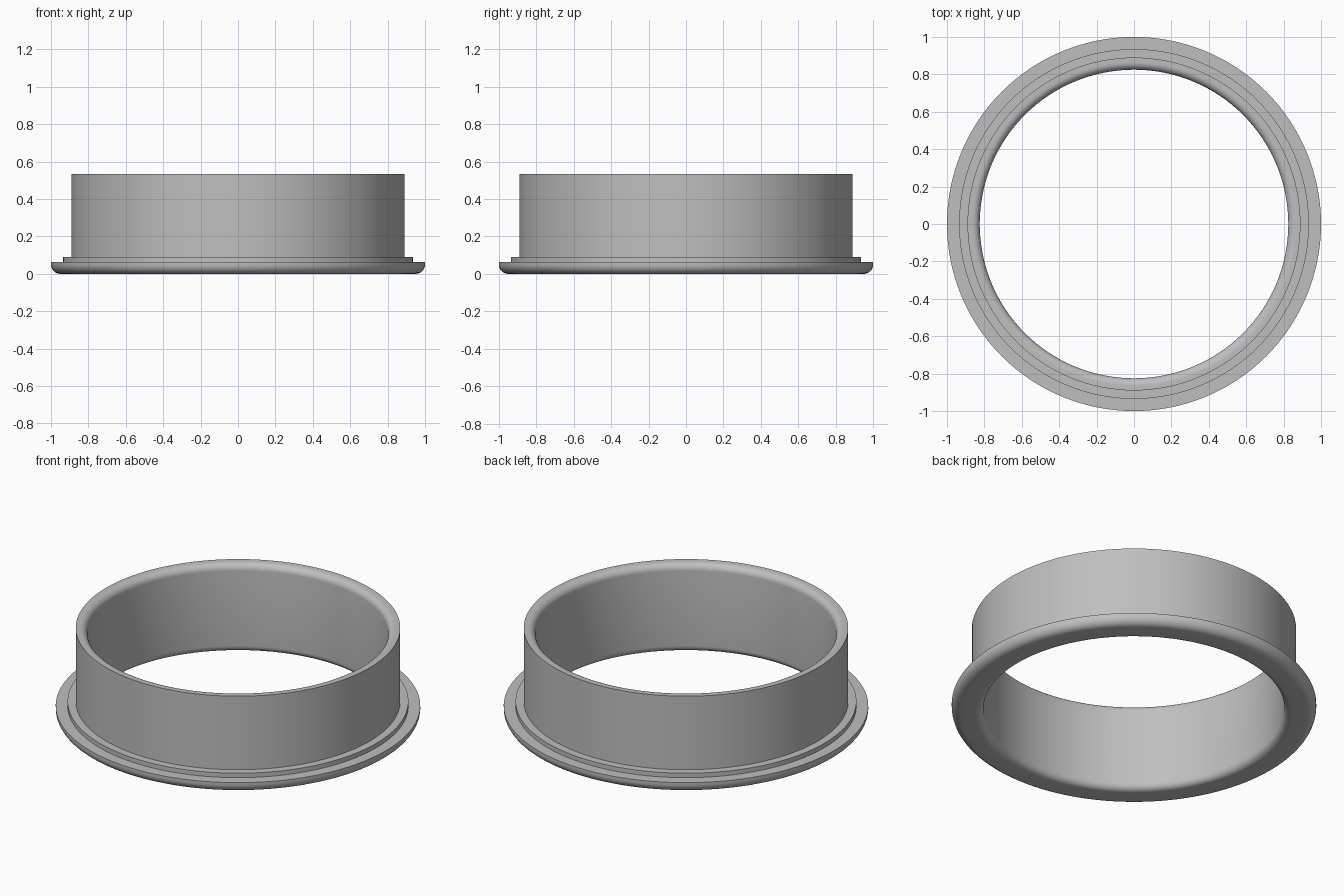
import bpy, bmesh
from math import cos, sin, pi, radians

SEGMENTS = 128

cube = bpy.data.objects.get("Cube")
if cube:
    bpy.data.objects.remove(cube, do_unlink=True)

# Single grey material
grey = bpy.data.materials.new("plain_grey")
grey.use_nodes = True
colour = (0.52, 0.52, 0.52, 1)
grey.diffuse_color = colour
grey.node_tree.nodes["Principled BSDF"].inputs["Base Color"].default_value = colour


def fillet(r, z, radius, start, steps=8):
    """Quarter arc about (r, z), counter-clockwise from the start angle."""
    angles = [radians(start) + pi / 2 * i / steps for i in range(steps + 1)]
    return [(r + radius * cos(a), z + radius * sin(a)) for a in angles]


def lathe(name, profile):
    """Revolve a closed (radius, height) profile around z."""
    bm = bmesh.new()
    rings = []
    for s in range(SEGMENTS):
        a = 2 * pi * s / SEGMENTS
        rings.append([bm.verts.new((r * cos(a), r * sin(a), z)) for r, z in profile])
    for s, ring in enumerate(rings):
        following = rings[(s + 1) % SEGMENTS]
        for i in range(len(profile)):
            j = (i + 1) % len(profile)
            bm.faces.new((ring[i], following[i], following[j], ring[j]))
    bmesh.ops.recalc_face_normals(bm, faces=bm.faces)
    mesh = bpy.data.meshes.new(name)
    bm.to_mesh(mesh)
    bm.free()
    mesh.materials.append(grey)
    obj = bpy.data.objects.new(name, mesh)
    bpy.context.collection.objects.link(obj)
    bpy.ops.object.select_all(action="DESELECT")
    obj.select_set(True)
    bpy.context.view_layer.objects.active = obj
    bpy.ops.object.shade_smooth_by_angle(angle=radians(30))
    return obj


# Cross-section: rounded flange, shoulder step, wall, rounded bore edges
inner, wall, step, rim = 0.825, 0.89, 0.935, 1.0
top, edge = 0.535, 0.04
profile = fillet(rim - 0.05, 0.05, 0.05, -90)
profile += [(rim, 0.063), (step, 0.063), (step, 0.09), (wall, 0.09), (wall, top)]
profile += fillet(inner + edge, top - edge, edge, 90)
profile += fillet(inner + edge, edge, edge, 180)
lathe("flanged_ring", profile)
